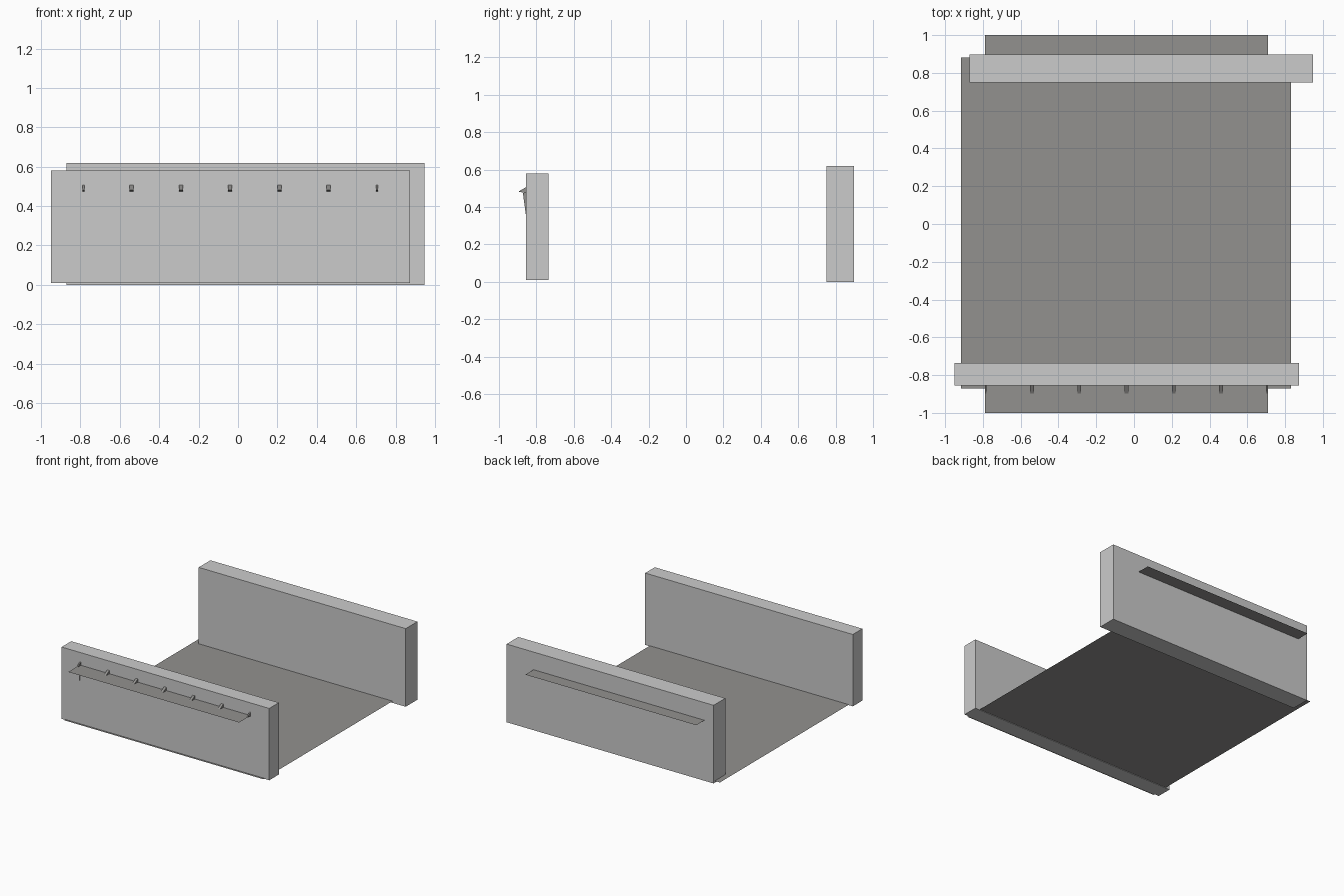
import bpy

if "Cube" in bpy.data.objects:
    bpy.data.objects.remove(bpy.data.objects["Cube"])


def material(name, color):
    m = bpy.data.materials.new(name)
    m.diffuse_color = (*color, 1)
    m.use_nodes = True
    m.node_tree.nodes["Principled BSDF"].inputs["Base Color"].default_value = m.diffuse_color
    return m


light_grey = material("light grey", (0.60, 0.60, 0.60))
warm_grey = material("warm grey", (0.29, 0.285, 0.275))


def build(name, verts, faces, mat):
    me = bpy.data.meshes.new(name)
    me.from_pydata(verts, [], faces)
    me.materials.append(mat)
    ob = bpy.data.objects.new(name, me)
    bpy.context.collection.objects.link(ob)
    return ob


def box(name, x0, x1, y0, y1, z0, z1, mat):
    v = [(x, y, z) for z in (z0, z1) for x, y in ((x0, y0), (x1, y0), (x1, y1), (x0, y1))]
    f = [(3, 2, 1, 0), (4, 5, 6, 7)]
    f += [(i, (i + 1) % 4, (i + 1) % 4 + 4, i + 4) for i in range(4)]
    return build(name, v, f, mat)


def sheet(name, x0, x1, y0, y1, z, mat):
    v = [(x0, y0, z), (x1, y0, z), (x1, y1, z), (x0, y1, z)]
    return build(name, v, [(0, 1, 2, 3)], mat)


def prism(name, profile, x0, x1, mat):
    """Extrude a (y, z) profile along x."""
    n = len(profile)
    v = [(x, y, z) for x in (x0, x1) for y, z in profile]
    f = [tuple(range(n))[::-1], tuple(range(n, 2 * n))]
    f += [(i, (i + 1) % n, (i + 1) % n + n, i + n) for i in range(n)]
    return build(name, v, f, mat)


# Two long walls, slightly offset from one another
box("front_wall", -0.95, 0.873, -0.855, -0.735, 0.01, 0.58, light_grey)
box("back_wall", -0.87, 0.947, 0.75, 0.897, 0.0, 0.62, light_grey)

# Thin floor joining the walls
sheet("floor", -0.915, 0.832, -0.872, 0.882, 0.014, warm_grey)

# Thin ledges on the outer wall faces
sheet("front_ledge", -0.79, 0.71, -1.0, -0.855, 0.48, warm_grey)
sheet("back_ledge", -0.79, 0.71, 0.897, 1.0, 0.48, warm_grey)

# Row of small wedges on the front ledge, half width at the ends
for i in range(7):
    c = -0.79 + 0.25 * i
    x0 = max(c - 0.01, -0.79)
    x1 = min(c + 0.01, 0.71)
    prism(f"ledge_wedge_{i + 1}",
          [(-0.897, 0.482), (-0.855, 0.474), (-0.855, 0.506)], x0, x1, warm_grey)

# Slim bracket under the left end of the front ledge
build("end_bracket", [(-0.79, -0.872, 0.474), (-0.79, -0.855, 0.35), (-0.79, -0.855, 0.48)],
      [(0, 1, 2)], warm_grey)
